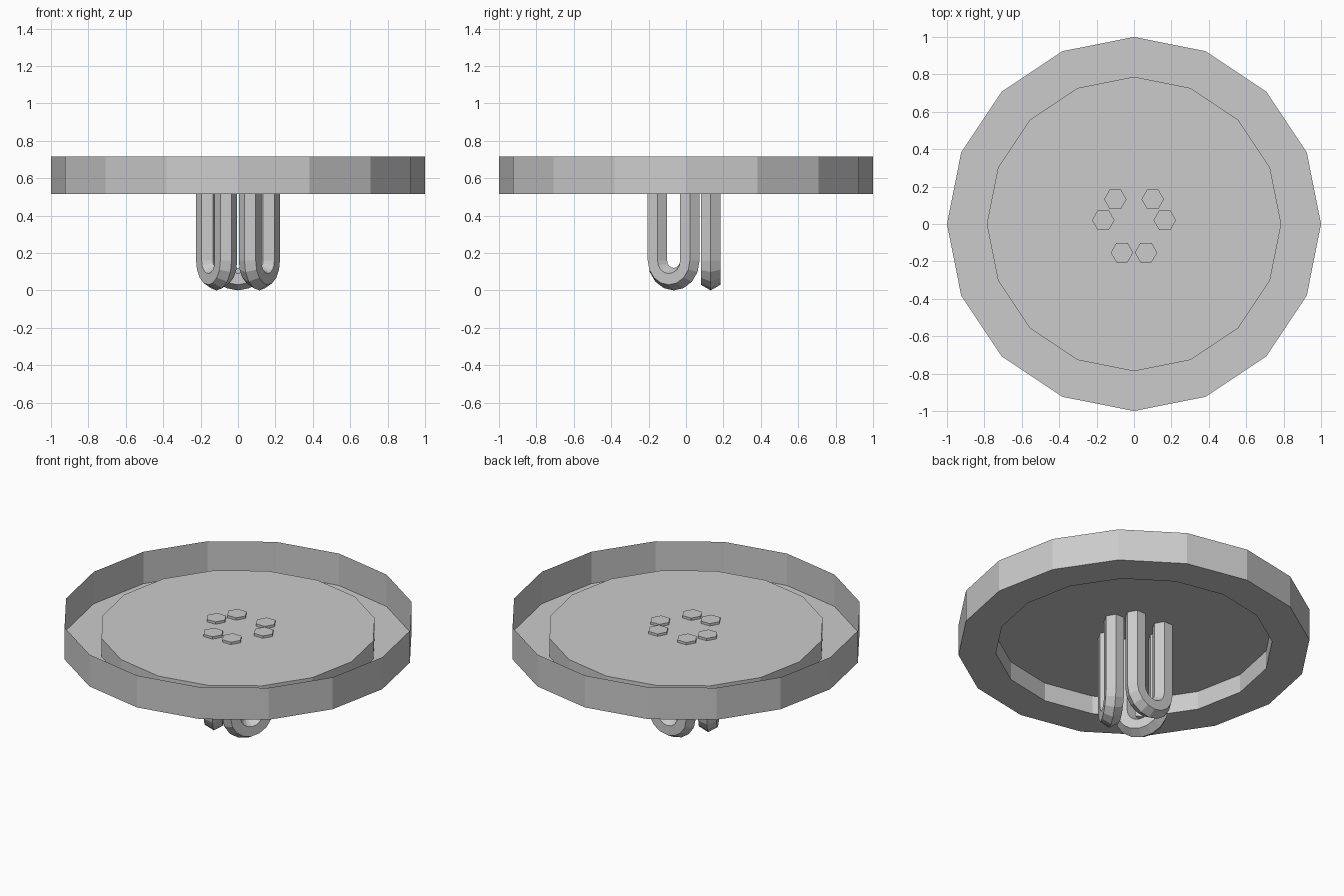
import bpy, bmesh
from math import sin, cos, pi, radians
from mathutils import Vector, Matrix

if "Cube" in bpy.data.objects:
    bpy.data.objects.remove(bpy.data.objects["Cube"])


def make_object(name, bm):
    mesh = bpy.data.meshes.new(name)
    bm.to_mesh(mesh)
    bm.free()
    obj = bpy.data.objects.new(name, mesh)
    bpy.context.collection.objects.link(obj)
    return obj


def bridge(bm, a, b):
    n = len(a)
    for i in range(n):
        j = (i + 1) % n
        bm.faces.new((a[i], a[j], b[j], b[i]))


# Thin sheet dish: outer wall, low floor ring, raised centre disc
def dish():
    bm = bmesh.new()
    rings = []
    for r, z in [(1, 0.715), (1, 0.515), (0.787, 0.515), (0.787, 0.63)]:
        rings.append([bm.verts.new((r * cos(2 * pi * i / 16), r * sin(2 * pi * i / 16), z))
                      for i in range(16)])
    for a, b in zip(rings, rings[1:]):
        bridge(bm, b, a)
    bm.faces.new(rings[-1])
    make_object("lamp_dish", bm)


# Hexagonal U-shaped tube, swept along two legs and a half-circle bend
def u_tube(name, angle, half=0.10, radius=0.06, top=0.645, steps=8):
    low = half + radius
    path = [(Vector((-half, 0, top)), Vector((-1, 0, 0)))]
    for i in range(steps + 1):
        a = pi + pi * i / steps
        out = Vector((cos(a), 0, sin(a)))
        path.append((Vector((0, 0, low)) + out * half, out))
    path.append((Vector((half, 0, top)), Vector((1, 0, 0))))
    bm = bmesh.new()
    side = Vector((0, 1, 0))
    rings = []
    for p, out in path:
        rings.append([bm.verts.new(p + radius * (out * cos(k * pi / 3) + side * sin(k * pi / 3)))
                      for k in range(6)])
    for a, b in zip(rings, rings[1:]):
        bridge(bm, a, b)
    bm.faces.new(rings[0])
    bm.faces.new(rings[-1])
    bmesh.ops.recalc_face_normals(bm, faces=bm.faces)
    bm.transform(Matrix.Rotation(radians(angle), 4, 'Z') @ Matrix.Translation((0, 0.132, 0)))
    make_object(name, bm)


dish()
for n in range(3):
    u_tube(f"bulb_tube_{n + 1}", 120 * n)
